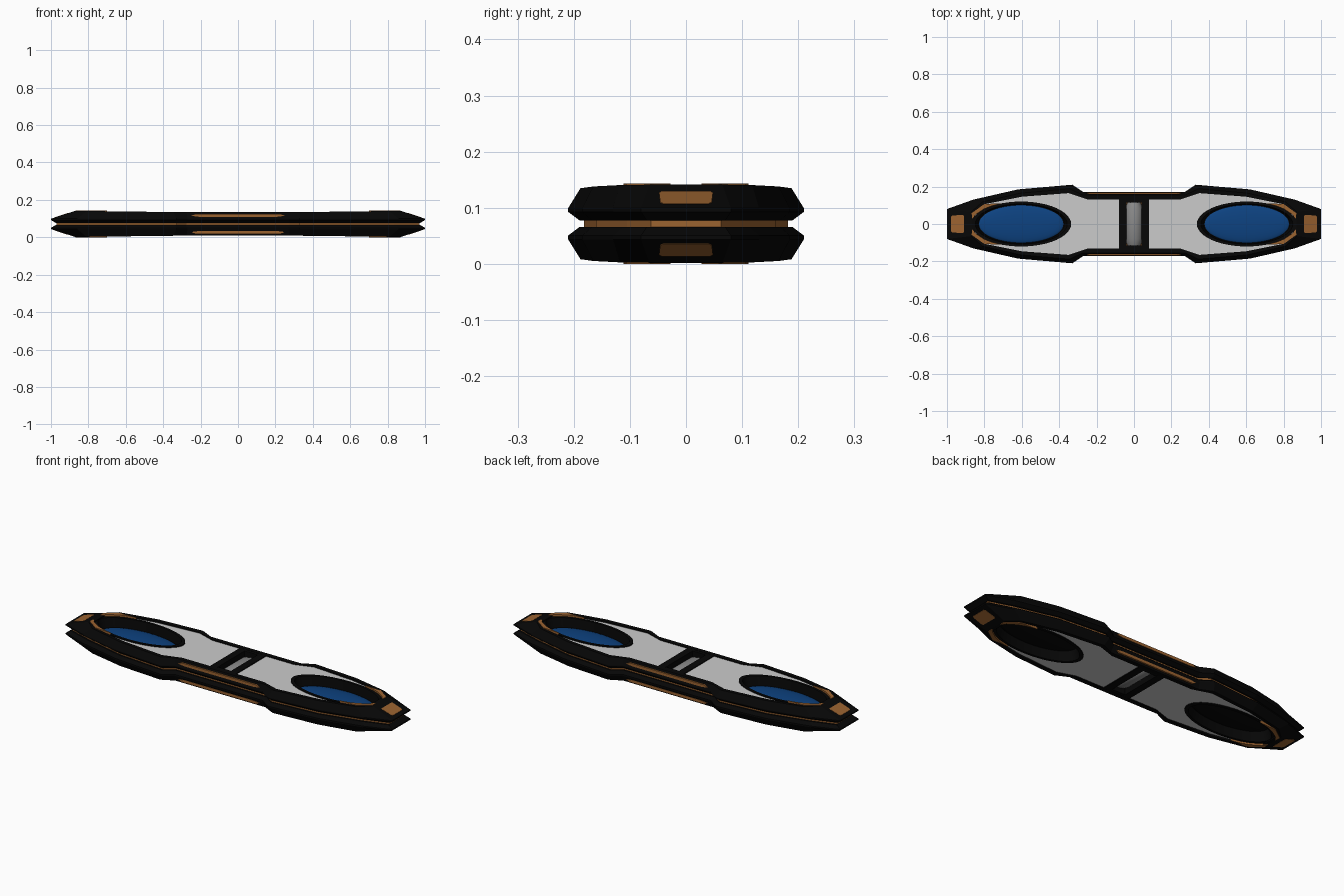
import bpy, bmesh, math
from mathutils import Matrix

if "Cube" in bpy.data.objects:
    bpy.data.objects.remove(bpy.data.objects["Cube"])

MID = 0.0715  # symmetry plane height; all local z is measured from here


def material(name, rgb):
    m = bpy.data.materials.new(name)
    m.diffuse_color = (*rgb, 1)
    m.use_nodes = True
    m.node_tree.nodes["Principled BSDF"].inputs["Base Color"].default_value = m.diffuse_color
    return m


BLACK = material("black", (0.002, 0.002, 0.002))
ORANGE = material("orange", (0.33, 0.125, 0.03))
BLUE = material("blue", (0.004, 0.055, 0.22))
STEEL = material("steel", (0.25, 0.25, 0.25))


def finish(name, bm, mat=None, mirror="", smooth=False):
    bmesh.ops.recalc_face_normals(bm, faces=bm.faces)
    me = bpy.data.meshes.new(name)
    bm.to_mesh(me)
    bm.free()
    ob = bpy.data.objects.new(name, me)
    ob.location.z = MID
    bpy.context.collection.objects.link(ob)
    if mat:
        me.materials.append(mat)
    if smooth:
        bpy.context.view_layer.objects.active = ob
        ob.select_set(True)
        bpy.ops.object.shade_smooth_by_angle(angle=math.radians(35))
        ob.select_set(False)
    if mirror:
        mod = ob.modifiers.new("mirror", 'MIRROR')
        mod.use_axis = ["X" in mirror, "Y" in mirror, "Z" in mirror]
        mod.use_mirror_merge = False
    return ob


def loft(name, rings, mat=None, mirror="", loop=False, smooth=False):
    """Skin a list of 3D rings; loop joins last to first, otherwise cap both ends."""
    bm = bmesh.new()
    vs = [[bm.verts.new(p) for p in r] for r in rings]
    n = len(vs[0])
    for k in range(len(vs) if loop else len(vs) - 1):
        a, b = vs[k], vs[(k + 1) % len(vs)]
        for i in range(n):
            j = (i + 1) % n
            bm.faces.new((a[i], a[j], b[j], b[i]))
    if not loop:
        bm.faces.new(vs[0])
        bm.faces.new(vs[-1])
    return finish(name, bm, mat, mirror, smooth)


def outline(quarter, z, rise=0):
    """Full symmetric outline from quarter points; rise lifts it towards the tips."""
    pts = list(quarter) + [(-x, y) for x, y in reversed(quarter)]
    pts += [(x, -y) for x, y in reversed(pts)]
    return [(x, y, z + rise * max(0, abs(x) - 0.28)) for x, y in pts]


def flat(pts, z):
    return [(x, y, z) for x, y in pts]


def ellipse(a, b, z, n=48, cx=0.603):
    return [(cx + a * math.cos(t), b * math.sin(t), z)
            for t in (2 * math.pi * i / n for i in range(n))]


def box(name, x0, x1, y0, y1, z0, z1, mat=None, mirror=""):
    c = [(x0, y0), (x1, y0), (x1, y1), (x0, y1)]
    return loft(name, [flat(c, z0), flat(c, z1)], mat, mirror)


# Quarter outlines of the casing
under = [(0.975, 0.07), (0.84, 0.113), (0.61, 0.168), (0.335, 0.19), (0.28, 0.152)]
wide = [(1.0, 0.08), (0.86, 0.13), (0.62, 0.185), (0.33, 0.21), (0.27, 0.17)]
top = [(0.87, 0.065), (0.81, 0.118), (0.605, 0.165), (0.345, 0.188), (0.275, 0.155)]
inner = [(0.85, 0.055), (0.79, 0.108), (0.60, 0.146), (0.35, 0.165), (0.25, 0.132)]

# Upper and lower rims
loft("casing_rim", [outline(under, 0.006), outline(wide, 0.021), outline(wide, 0.028),
                    outline(top, 0.0625, 0.012), outline(inner, 0.062, 0.012),
                    outline(inner, 0.006)],
     BLACK, "Z", loop=True)

# Middle band in the seam
band = [(x - 0.005, y - 0.008) for x, y in under]
loft("seam_band", [outline(band, -0.0095), outline(band, 0.0095)], ORANGE)

# Grey face panels with openings for the lenses and the roller
panel = loft("face_panel", [outline(inner, 0.010), outline(inner, 0.057)])
lens_cut = loft("lens_cutter", [ellipse(0.255, 0.112, -0.02), ellipse(0.255, 0.112, 0.09)],
                mirror="X")
slot_cut = box("slot_cutter", -0.07, 0.07, -0.122, 0.122, -0.02, 0.09)
for cutter in (lens_cut, slot_cut):
    cutter.hide_render = True
    cutter.display_type = 'WIRE'
    mod = panel.modifiers.new("cut", 'BOOLEAN')
    mod.operation = 'DIFFERENCE'
    mod.solver = 'EXACT'
    mod.object = cutter
mod = panel.modifiers.new("mirror", 'MIRROR')
mod.use_axis = [False, False, True]

# Oval lens wells with a lip around the lens
loft("lens_well", [ellipse(0.267, 0.12, 0.008), ellipse(0.267, 0.12, 0.0625),
                   ellipse(0.246, 0.107, 0.0625), ellipse(0.230, 0.103, 0.0115),
                   ellipse(0.222, 0.098, 0.0115), ellipse(0.222, 0.098, 0.006)],
     BLACK, "XZ", loop=True, smooth=True)

# Blue domed lenses above, black backs below
for name, mat, side in (("lens", BLUE, 1), ("lens_back", BLACK, -1)):
    bm = bmesh.new()
    bmesh.ops.create_uvsphere(bm, u_segments=48, v_segments=16, radius=1)
    bmesh.ops.transform(bm, verts=bm.verts, matrix=Matrix.Translation((0.603, 0, side * 0.008))
                        @ Matrix.Diagonal((0.230, 0.103, 0.018, 1)))
    finish(name, bm, mat, "X", True)

# Orange collars hugging the outer end of each lens
outer_c = [(0.70, 0.111), (0.80, 0.107), (0.868, 0.058)]
inner_c = [(0.866, 0.028), (0.845, 0.052), (0.80, 0.081), (0.76, 0.097)]
collar = outer_c + inner_c
loft("lens_collar", [flat(collar, 0.05), flat(collar, 0.0715)], ORANGE, "XYZ")

# Orange plates on the sloping tips
tip = [(0.91, -0.044), (0.917, -0.048), (0.97, -0.046), (0.978, -0.04),
       (0.978, 0.04), (0.97, 0.046), (0.917, 0.048), (0.91, 0.044)]
slope = lambda x, lift: 0.028 + (1.0 - x) * 0.0416 / 0.13 + lift
loft("tip_plate", [[(x, y, slope(x, d)) for x, y in tip] for d in (-0.01, 0.0012)],
     ORANGE, "XZ")

# Orange strips along the waist
strip = [(-0.25, 0.043), (-0.21, 0.038), (0.21, 0.038), (0.25, 0.043),
         (0.23, 0.053), (-0.23, 0.053)]
loft("waist_strip", [[(x, y, z) for x, z in strip] for y in (0.145, 0.168)], ORANGE, "YZ")

# Black frame around the centre roller
box("roller_frame_bar", 0.04, 0.08, -0.134, 0.134, 0.005, 0.0615, BLACK, "XZ")
box("roller_frame_end", -0.05, 0.05, 0.116, 0.134, 0.005, 0.0605, BLACK, "YZ")

# Centre roller with tapered ends
profile = [(-0.118, 0.034), (-0.08, 0.050), (0.08, 0.050), (0.118, 0.034)]
loft("roller", [[(r * math.cos(t), y, r * math.sin(t))
                 for t in (2 * math.pi * i / 32 for i in range(32))]
                for y, r in profile], STEEL, smooth=True)
